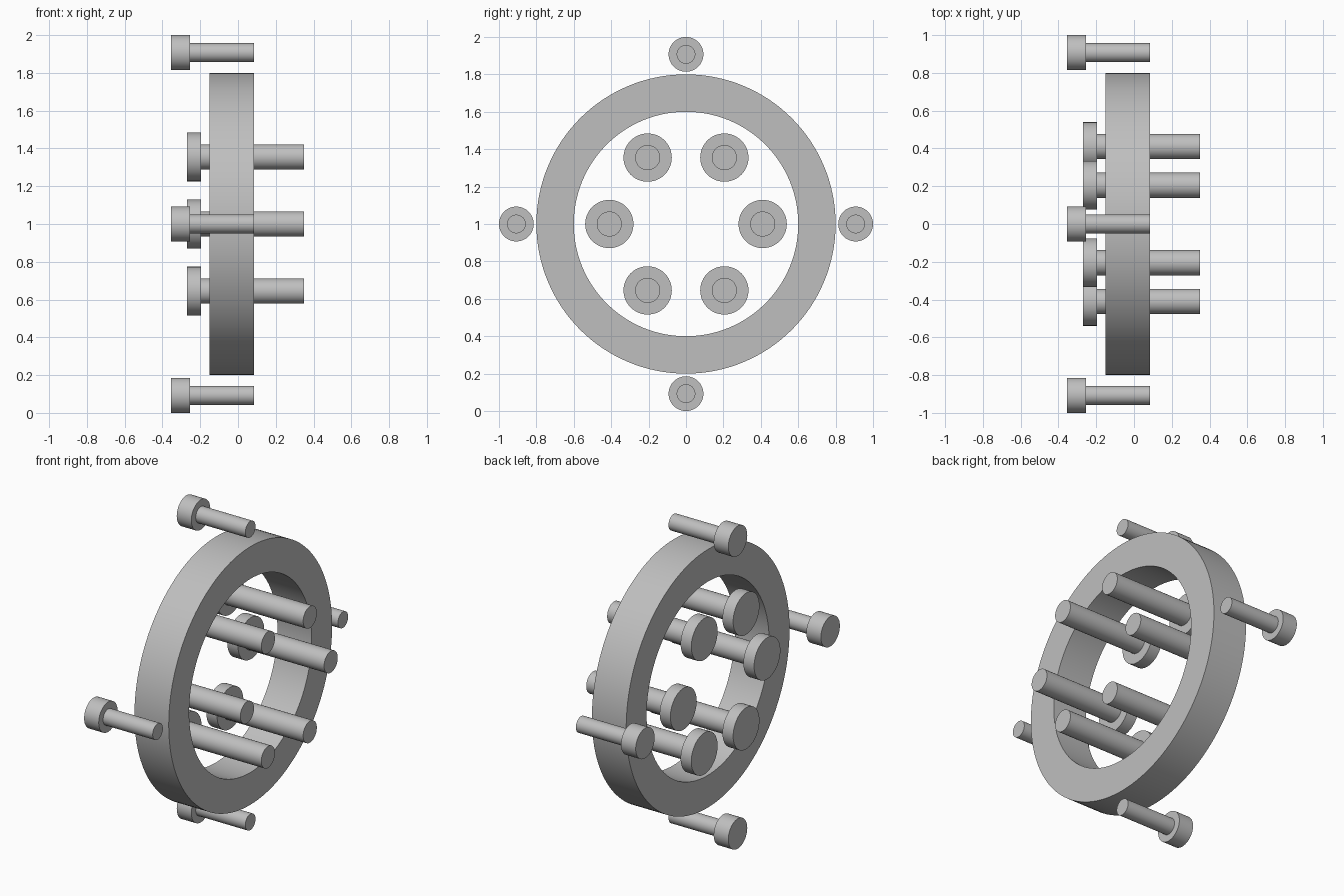
import bpy, bmesh
from math import cos, sin, pi, radians
from mathutils import Matrix, Vector

cube = bpy.data.objects.get("Cube")
if cube:
    bpy.data.objects.remove(cube, do_unlink=True)

grey = bpy.data.materials.new("plain grey")
grey.use_nodes = True
colour = (0.52, 0.52, 0.52, 1)
grey.diffuse_color = colour
grey.node_tree.nodes["Principled BSDF"].inputs["Base Color"].default_value = colour

CENTRE_Z = 1.0


def lathe(name, profile, location, steps, closed=False):
    """Revolve an (x, radius) profile around the x axis."""
    bm = bmesh.new()
    verts = [bm.verts.new((x, 0, r)) for x, r in profile]
    edges = [bm.edges.new(pair) for pair in zip(verts, verts[1:])]
    if closed:
        edges.append(bm.edges.new((verts[-1], verts[0])))
    bmesh.ops.spin(bm, geom=verts + edges, cent=(0, 0, 0), axis=(1, 0, 0),
                   angle=2 * pi, steps=steps)
    bmesh.ops.remove_doubles(bm, verts=bm.verts, dist=0.0001)
    bmesh.ops.recalc_face_normals(bm, faces=bm.faces)
    mesh = bpy.data.meshes.new(name)
    bm.to_mesh(mesh)
    bm.free()
    mesh.materials.append(grey)
    obj = bpy.data.objects.new(name, mesh)
    obj.location = location
    bpy.context.collection.objects.link(obj)
    bpy.ops.object.select_all(action="DESELECT")
    obj.select_set(True)
    bpy.context.view_layer.objects.active = obj
    bpy.ops.object.shade_smooth_by_angle(angle=radians(30))
    return obj


def bolt_circle(name, count, circle, head_x, neck_x, tip_x, head_r, shaft_r):
    """Evenly spaced headed bolts, all pointing along +x."""
    profile = [(head_x, 0), (head_x, head_r), (neck_x, head_r),
               (neck_x, shaft_r), (tip_x, shaft_r), (tip_x, 0)]
    for i in range(count):
        a = 2 * pi * i / count
        lathe(f"{name}_{i + 1}", profile,
              (0, circle * cos(a), CENTRE_Z + circle * sin(a)), 48)


# Flat-sided ring
lathe("ring", [(-0.15, 0.6), (-0.15, 0.8), (0.085, 0.8), (0.085, 0.6)],
      (0, 0, CENTRE_Z), 128, closed=True)

# Long bolts inside the ring, short bolts around it
bolt_circle("inner_bolt", 6, 0.41, -0.27, -0.197, 0.35, 0.129, 0.067)
bolt_circle("outer_bolt", 4, 0.907, -0.355, -0.255, 0.085, 0.093, 0.05)
